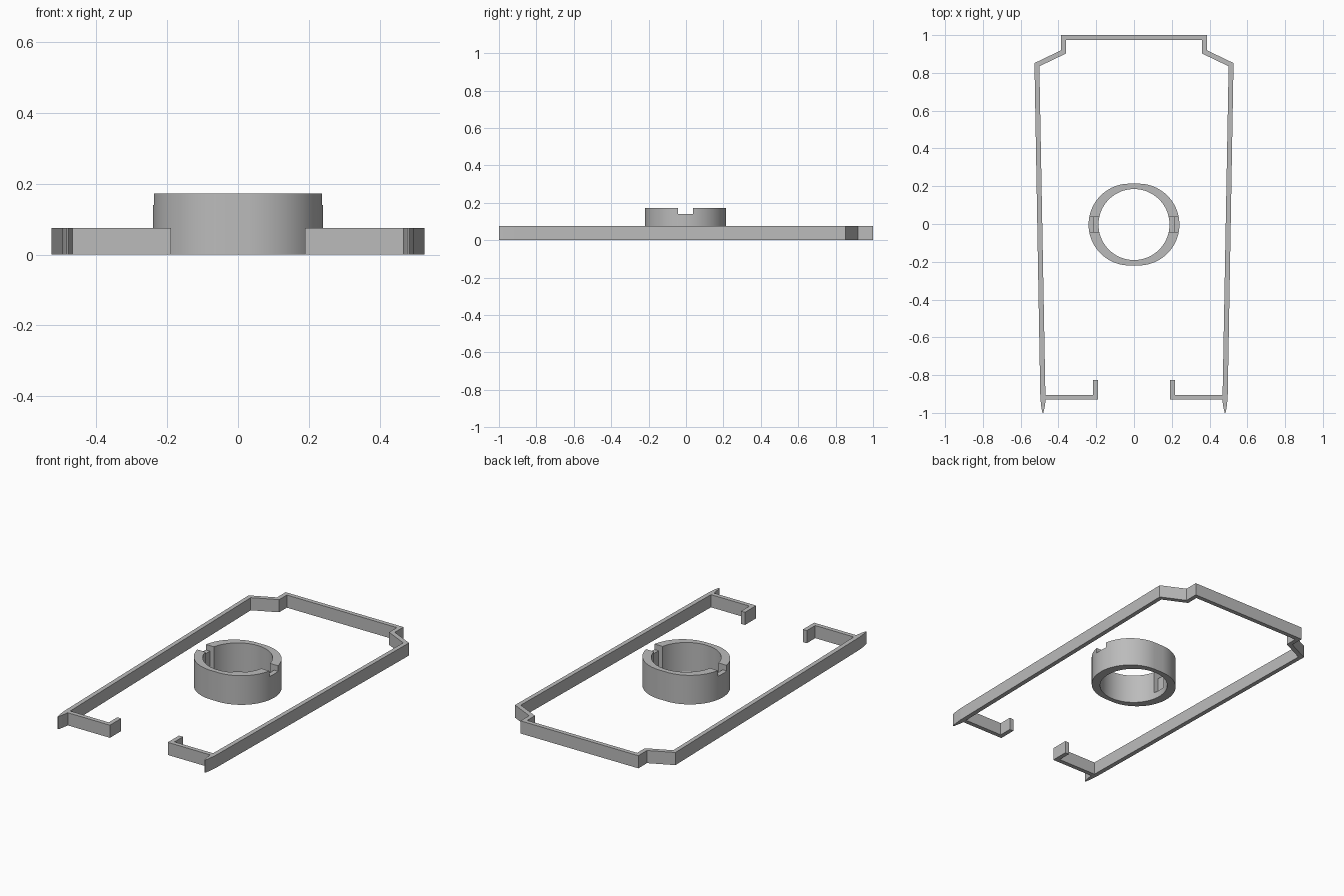
import bpy
import bmesh
import math

if "Cube" in bpy.data.objects:
    bpy.data.objects.remove(bpy.data.objects["Cube"], do_unlink=True)

# One plain grey for everything
grey = bpy.data.materials.new("light grey")
grey.use_nodes = True
colour = (0.5, 0.5, 0.5, 1.0)
grey.diffuse_color = colour
grey.node_tree.nodes["Principled BSDF"].inputs["Base Color"].default_value = colour


def finish(bm, name):
    bmesh.ops.recalc_face_normals(bm, faces=bm.faces)
    mesh = bpy.data.meshes.new(name)
    bm.to_mesh(mesh)
    bm.free()
    obj = bpy.data.objects.new(name, mesh)
    bpy.context.collection.objects.link(obj)
    mesh.materials.append(grey)
    return obj


def prism(name, outline, z0, z1):
    """Extrude a flat outline from z0 to z1."""
    bm = bmesh.new()
    face = bm.faces.new([bm.verts.new((x, y, z0)) for x, y in outline])
    extruded = bmesh.ops.extrude_face_region(bm, geom=[face], use_keep_orig=True)
    verts = [g for g in extruded["geom"] if isinstance(g, bmesh.types.BMVert)]
    bmesh.ops.translate(bm, verts=verts, vec=(0, 0, z1 - z0))
    return finish(bm, name)


def activate(obj):
    bpy.ops.object.select_all(action='DESELECT')
    obj.select_set(True)
    bpy.context.view_layer.objects.active = obj


# Thin frame: outer edge down to the tapered tip, around the hook, back up inside
half = [
    (0.387, 1.0), (0.387, 0.919), (0.527, 0.852),
    (0.496, -0.92), (0.490, -0.975), (0.485, -1.0), (0.480, -1.0),
    (0.474, -0.975), (0.467, -0.93),
    (0.19, -0.93), (0.19, -0.825), (0.216, -0.825), (0.216, -0.904),
    (0.469, -0.904), (0.501, 0.835),
    (0.361, 0.902), (0.361, 0.974),
]
prism("thin_frame", half + [(-x, y) for x, y in reversed(half)], 0.0, 0.075)

# Central collar: round bore inside a slightly stretched outer wall
SEGMENTS = 96
CENTRE_Y = -0.003
TOP = 0.173
bm = bmesh.new()
loops = []
for radius, stretch, z in ((0.2165, 0.024, 0), (0.2165, 0.024, TOP),
                           (0.188, 0, TOP), (0.188, 0, 0)):
    loop = []
    for i in range(SEGMENTS):
        a = 2 * math.pi * (i + 0.5) / SEGMENTS
        x = radius * math.cos(a) + math.copysign(stretch, math.cos(a))
        loop.append(bm.verts.new((x, CENTRE_Y + radius * math.sin(a), z)))
    loops.append(loop)
for k in range(4):
    lower, upper = loops[k], loops[(k + 1) % 4]
    for i in range(SEGMENTS):
        j = (i + 1) % SEGMENTS
        bm.faces.new((lower[i], lower[j], upper[j], upper[i]))
collar = finish(bm, "central_collar")


# Notches through the rim, and deeper grooves inside the bore
def cut(name, half_x, z0):
    w = 0.04
    box = [(-half_x, CENTRE_Y - w), (half_x, CENTRE_Y - w),
           (half_x, CENTRE_Y + w), (-half_x, CENTRE_Y + w)]
    cutter = prism(name, box, z0, 0.3)
    cutter.hide_render = True
    mod = collar.modifiers.new(name, 'BOOLEAN')
    mod.operation = 'DIFFERENCE'
    mod.solver = 'EXACT'
    mod.object = cutter
    activate(collar)
    bpy.ops.object.modifier_apply(modifier=name)
    bpy.data.objects.remove(cutter, do_unlink=True)


cut("groove_cutter", 0.211, 0.04)
cut("notch_cutter", 0.4, 0.14)

activate(collar)
bpy.ops.object.shade_smooth_by_angle(angle=math.radians(30))
